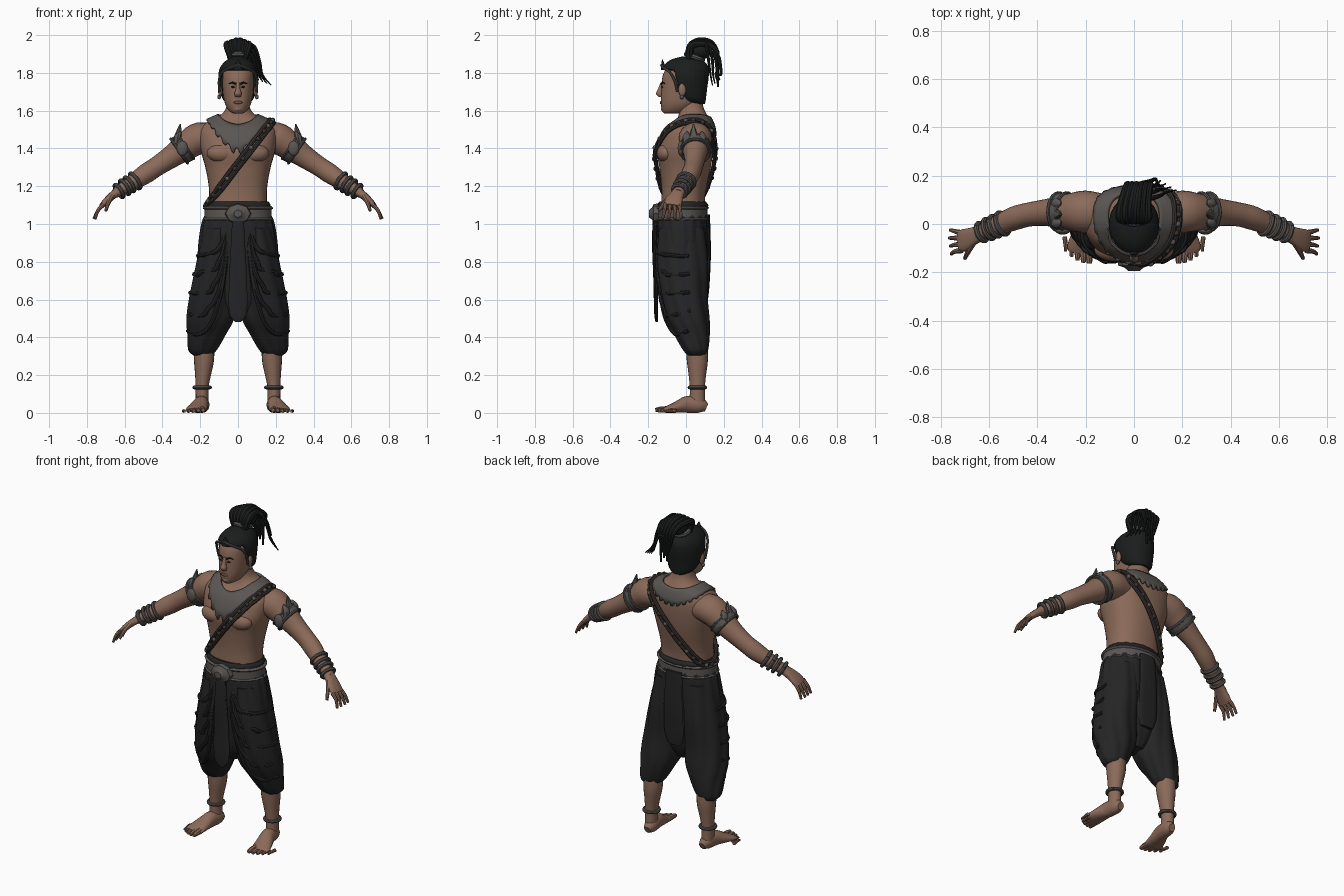
import bpy, bmesh, math
from mathutils import Vector
from mathutils.bvhtree import BVHTree

if "Cube" in bpy.data.objects:
    bpy.data.objects.remove(bpy.data.objects["Cube"], do_unlink=True)


def material(name, *rgb):
    m = bpy.data.materials.new(name)
    m.use_nodes = True
    m.diffuse_color = (*rgb, 1)
    node = next(n for n in m.node_tree.nodes if n.type == 'BSDF_PRINCIPLED')
    node.inputs["Base Color"].default_value = (*rgb, 1)
    node.inputs["Roughness"].default_value = 0.8
    return m


SKIN = material("brown skin", .26, .145, .1)
LIP = material("dark lip", .17, .08, .06)
CLOTH = material("black cloth", .018, .018, .018)
HAIR = material("black hair", .011, .012, .012)
METAL = material("aged metal", .1, .092, .085)
CORD = material("dark cord", .04, .033, .029)


def finish(name, bm, mat, pair=False, angle=40):
    """Turn a bmesh into one object, or into a mirrored left and right pair."""
    for tag in (("left_", "right_") if pair else ("",)):
        if tag == "right_":
            for v in bm.verts:
                v.co.x *= -1
        for v in bm.verts:
            v.co.z = max(v.co.z, 0)
        bmesh.ops.recalc_face_normals(bm, faces=bm.faces)
        for f in bm.faces:
            f.smooth = True
        for e in bm.edges:
            e.smooth = e.calc_face_angle(0) < math.radians(angle)
        me = bpy.data.meshes.new(tag + name)
        bm.to_mesh(me)
        me.materials.append(mat)
        ob = bpy.data.objects.new(tag + name, me)
        bpy.context.collection.objects.link(ob)
    bm.free()
    return ob


def spline(rows, steps):
    """Catmull-Rom interpolation of section rows."""
    out = []
    for i in range(len(rows) - 1):
        a, b, c, d = (rows[min(max(i + k, 0), len(rows) - 1)] for k in (-1, 0, 1, 2))
        for s in range(steps):
            t = s / steps
            out.append([q + .5 * t * (r - p + t * (2*p - 5*q + 4*r - w + t * (3*(q - r) + w - p)))
                        for p, q, r, w in zip(a, b, c, d)])
    return out + [list(rows[-1])]


def loft(name, secs, mat, n=20, side=(1, 0, 0), flat=False, power=2, steps=4,
         fold=(0, 0, 0), pair=False, cut=None):
    """Skin elliptical sections (x, y, z, rx, ry) along a smooth path."""
    rows = spline(secs, steps)
    pts = [Vector(r[:3]) for r in rows]
    bm, rings = bmesh.new(), []
    for i, r in enumerate(rows):
        t = Vector((0, 0, 1)) if flat else (pts[min(i + 1, len(pts) - 1)] - pts[max(i - 1, 0)]).normalized()
        u = Vector(side)
        u = (u - t * u.dot(t)).normalized()
        v, ring = t.cross(u), []
        for k in range(n):
            a = math.tau * k / n
            ca, sa = (math.copysign(abs(f(a)) ** (2 / power), f(a)) for f in (math.cos, math.sin))
            w = 1 + fold[0] * (2 * abs(math.sin(fold[1] * a + fold[2] * i / len(rows))) - 1)
            ring.append(bm.verts.new(pts[i] + (u * ca * r[3] + v * sa * r[4]) * w))
        rings.append(ring)
    for p, q in zip(rings, rings[1:]):
        for k in range(n):
            bm.faces.new((p[k], p[(k + 1) % n], q[(k + 1) % n], q[k]))
    bm.faces.new(rings[0])
    bm.faces.new(rings[-1])
    if cut:
        gone = [f for f in bm.faces if cut(f.calc_center_median())]
        bmesh.ops.delete(bm, geom=gone, context='FACES')
    return finish(name, bm, mat, pair)


def tube(name, pts, r, mat, end=None, n=8, **kw):
    end = r if end is None else end
    m = max(len(pts) - 1, 1)
    return loft(name, [(*p, r + (end - r) * i / m, r + (end - r) * i / m) for i, p in enumerate(pts)],
                mat, n=n, **kw)


def ball(name, c, r, mat, pair=False, seg=16):
    bm = bmesh.new()
    bmesh.ops.create_uvsphere(bm, u_segments=seg, v_segments=seg // 2, radius=1)
    for v in bm.verts:
        v.co = Vector([p + q * s for p, q, s in zip(c, v.co, r)])
    return finish(name, bm, mat, pair, 80)


def ring(name, c, axis, r, thick, mat, pair=True):
    axis = Vector(axis).normalized()
    u = axis.orthogonal().normalized()
    v = axis.cross(u)
    pts = [Vector(c) + (u * math.cos(a) + v * math.sin(a)) * r
           for a in (math.tau * k / 24 for k in range(25))]
    return tube(name, pts, thick, mat, side=axis, steps=1, pair=pair)


def tree_of(ob):
    return BVHTree.FromPolygons([v.co for v in ob.data.vertices], [p.vertices for p in ob.data.polygons])


def stick(tree, p, off):
    loc, nor, _, _ = tree.find_nearest(Vector(p))
    return loc + nor * off


# Torso and neck
torso = loft("torso", [
    (0, -.015, 1.0, .16, .12), (0, -.015, 1.12, .153, .115), (0, -.01, 1.2, .155, .12),
    (0, -.005, 1.3, .173, .136), (0, -.005, 1.38, .195, .148), (0, .008, 1.45, .205, .14),
    (0, .02, 1.5, .2, .125), (0, .037, 1.54, .165, .095), (0, .037, 1.575, .095, .076),
    (0, .027, 1.62, .062, .065), (0, .02, 1.7, .056, .06)], SKIN, n=40, flat=True, power=2.3)
body = tree_of(torso)
ball("chest_muscle", (.085, -.105, 1.375), (.08, .05, .05), SKIN, True, 20)

# Arms and hands
loft("arm", [
    (.11, .045, 1.45, .075, .065), (.2, .05, 1.455, .088, .084), (.27, .05, 1.415, .076, .075),
    (.35, .048, 1.358, .058, .06), (.43, .04, 1.305, .05, .052), (.49, .025, 1.265, .05, .052),
    (.55, 0, 1.225, .043, .043), (.6, -.02, 1.195, .036, .033), (.65, -.042, 1.162, .031, .025)],
    SKIN, side=(0, 1, 0), pair=True)
loft("palm", [(.63, -.035, 1.175, .03, .024), (.665, -.05, 1.15, .037, .021),
              (.7, -.066, 1.118, .046, .018), (.722, -.072, 1.095, .044, .013)],
     SKIN, side=(0, 1, 0), power=2.5, pair=True)
for j, word in enumerate(("little", "ring", "middle", "index")):
    y = -.037 - .024 * j
    tube(word + "_finger", [(.712, y, 1.105), (.742, y + .007 - .004 * j, 1.07),
                            (.764 - .004 * abs(j - 1), y + .012 - .009 * j, 1.027)],
         .012, SKIN, .007, side=(0, 1, 0), pair=True)
tube("thumb", [(.665, -.075, 1.15), (.685, -.112, 1.115), (.7, -.142, 1.07)], .016, SKIN, .008, pair=True)

# Shins, feet and toes
loft("shin", [(.18, .055, .38, .055, .058), (.18, .06, .28, .053, .056), (.185, .06, .2, .042, .046),
              (.19, .06, .13, .034, .04), (.19, .06, .03, .034, .042)], SKIN, flat=True, pair=True)
loft("foot", [(.185, .108, .028, .02, .022), (.187, .075, .04, .036, .04), (.195, .01, .045, .04, .045),
              (.21, -.05, .03, .05, .03), (.222, -.1, .018, .055, .018), (.226, -.12, .013, .045, .012)],
     SKIN, pair=True)
for j, word in enumerate(("big", "second", "third", "fourth", "little")):
    x, y, r = .185 + .0245 * j, -.15 + .003 * j * j, .018 - .002 * j
    tube(word + "_toe", [(x + .004, y + .05, r), (x, y + .01, r), (x, y - .012, r * .8)],
         r, SKIN, r * .6, pair=True)

# Head and face
skull = loft("head", [
    (0, -.075, 1.585, .025, .04), (0, -.055, 1.6, .048, .072), (0, -.033, 1.64, .07, .1),
    (0, -.02, 1.7, .08, .112), (0, -.014, 1.75, .083, .115), (0, -.01, 1.8, .082, .108),
    (0, -.005, 1.85, .06, .08)], SKIN, n=32, flat=True, power=2.2)
face = tree_of(skull)
loft("nose", [(0, -.122, 1.75, .01, .012), (0, -.134, 1.715, .012, .014),
              (0, -.14, 1.69, .019, .019), (0, -.133, 1.672, .014, .012)], SKIN, flat=True)
ball("mouth", stick(face, (0, -.14, 1.643), 0), (.024, .006, .008), LIP)
ball("chin", (0, -.113, 1.61), (.026, .02, .018), SKIN)
ball("eye", stick(face, (.034, -.15, 1.727), -.001), (.014, .005, .005), HAIR, True)
ball("ear", (.094, -.02, 1.71), (.012, .02, .036), SKIN, True)
ball("earring", (.1, -.022, 1.672), (.01, .01, .012), METAL, True)
tube("eyebrow", [stick(face, p, .001) for p in ((.014, -.15, 1.743), (.04, -.15, 1.752), (.068, -.13, 1.744))],
     .006, HAIR, .003, side=(0, 0, 1), pair=True)

# Hair cap with an open face, and the band along the hairline
cap = loft("hair_cap", [
    (0, .06, 1.635, .045, .04), (0, .035, 1.66, .08, .07), (0, .01, 1.72, .097, .102),
    (0, -.002, 1.78, .104, .122), (0, -.002, 1.83, .094, .121), (0, .002, 1.868, .06, .085),
    (0, .01, 1.887, .02, .03)], HAIR, n=72, flat=True, fold=(.008, 12, 0),
    cut=lambda c: c.y < -.04 - .25 * max(0, c.z - 1.72) and c.z < 1.815)
solid = cap.modifiers.new("thickness", 'SOLIDIFY')
solid.thickness = .018
tube("hairline_band", [(.097, -.045, 1.7), (.1, -.06, 1.76), (.083, -.088, 1.805),
                       (.045, -.118, 1.826), (0, -.13, 1.842)], .007, METAL, side=(0, 1, 0), pair=True)
loft("hairline_peak", [(0, -.12, 1.815, .025, .012), (0, -.122, 1.84, .018, .01),
                       (0, -.125, 1.87, .002, .002)], HAIR, flat=True)

# Topknot, its tie and the loose tail
ball("topknot", (.005, .075, 1.925), (.06, .065, .055), HAIR, False, 24)
ring("topknot_tie", (0, .045, 1.885), (0, .35, 1), .045, .014, METAL, False)
for i in range(6):
    x = (i - 2.5) * .02
    low = 1.8 - .045 * (i % 2) - .015 * (i % 3)
    tube(f"topknot_lock_{i + 1}", [
        (x * .6, .02, 1.88), (x * 1.1, .025, 1.94), (x * 1.1, .07, 1.974 - abs(x) * .4),
        (x + .01, .13, 1.965 - abs(x) * .4), (x + .02, .165, 1.91), (x * .7 + .02, .165, 1.85),
        (x * .5 + .025, .17, low)], .024, HAIR, .006)
for i in range(4):
    d = .022 * i
    tube(f"loose_wisp_{i + 1}", [(.03, .1 + d, 1.95 - d), (.085 - d * .3, .11 + d, 1.94 - d),
                                 (.115 - d * .4, .12 + d, 1.86 - d), (.13 - d * .5, .13 + d * .6, 1.79),
                                 (.175 - d, .14 + d * .6, 1.735 + d * .4)], .012, HAIR, .003, side=(0, 1, 0))

# Draped trousers
loft("trouser_hips", [
    (0, -.01, .5, .05, .06), (0, -.012, .58, .14, .1), (0, -.014, .7, .2, .122), (0, -.018, .85, .209, .136),
    (0, -.02, 1.0, .19, .134), (0, -.015, 1.06, .165, .125)], CLOTH, n=64, flat=True, fold=(.025, 8, 2))
leg = loft("trouser_leg", [
    (.19, .055, .305, .048, .045), (.187, .05, .335, .075, .066), (.165, .03, .42, .1, .093),
    (.147, .008, .5, .122, .113), (.132, -.01, .62, .122, .122), (.112, -.018, .8, .108, .135),
    (.095, -.02, .98, .085, .12)], CLOTH, n=56, flat=True, fold=(.04, 4, 4), pair=True)
cloth = tree_of(leg)
for k in range(5):
    a, b, c = Vector((.05, -.16, 1.0 - .03 * k)), Vector((.1, -.17, .78 - .11 * k)), Vector((.25, .02, .84 - .1 * k))
    path = [a * (1 - t) ** 2 + b * 2 * t * (1 - t) + c * t * t for t in (i / 8 for i in range(9))]
    path = [stick(cloth, (-p.x, p.y, p.z), 0) for p in path]
    tube(f"drape_fold_{k + 1}", path, .014, CLOTH, .01, side=(-.7, 0, .7), pair=True)

# Hanging front and back panels
loft("front_panel", [(0, -.16, 1.06, .028, .014), (0, -.166, .9, .036, .013), (0, -.16, .7, .046, .012),
                     (0, -.158, .53, .045, .01), (0, -.155, .48, .012, .006)], CLOTH, n=24, flat=True,
     power=3, fold=(.06, 5, 0))
loft("back_panel", [(0, .112, 1.05, .05, .014), (0, .117, .85, .06, .014), (0, .112, .68, .062, .012),
                    (0, .108, .6, .04, .008)], CLOTH, n=24, flat=True, power=3, fold=(.06, 5, 0))

# Belt, waist roll and buckle
loft("waist_roll", [(0, -.018, 1.08, .165, .128), (0, -.018, 1.1, .172, .134), (0, -.018, 1.118, .16, .122)],
     CLOTH, n=40, flat=True, fold=(.02, 9, 1))
for z in (1.025, 1.085):
    loft("belt_rim", [(0, -.02, z - .009, .178, .132), (0, -.02, z, .187, .141), (0, -.02, z + .009, .176, .132)],
         METAL, n=40, flat=True)
loft("belt", [(0, -.02, 1.015, .18, .135), (0, -.02, 1.095, .176, .132)], METAL, n=40, flat=True)
loft("buckle", [(0, -.145, 1.055, .07, .055), (0, -.172, 1.055, .065, .05), (0, -.18, 1.055, .04, .032),
                (0, -.195, 1.055, .022, .02)], METAL, n=8, steps=1)

# Broad collar with a toothed rim
bm, rows, N = bmesh.new(), [], 96
for r in range(6):
    t, row = r / 5, []
    for i in range(N):
        a = math.tau * i / N
        s, c = math.sin(a), math.cos(a)
        f, b = max(0, -s), max(0, s)
        tooth = .022 * (i % 4 in (1, 2)) * (r == 5) * (f + b)
        inner = Vector((.1 * c, .037 + .11 * s, 1.565 - .06 * f * f + .01 * b))
        outer = Vector((.165 * c, .037 + .17 * s, 1.55 - .115 * f * f - .04 * f ** 8 - .06 * b * b - tooth))
        row.append(bm.verts.new(stick(body, inner.lerp(outer, t), .014)))
    rows.append(row)
for p, q in zip(rows, rows[1:]):
    for i in range(N):
        bm.faces.new((p[i], p[(i + 1) % N], q[(i + 1) % N], q[i]))
collar = finish("collar", bm, METAL)
collar.modifiers.new("thickness", 'SOLIDIFY').thickness = .014

# Twin cords from left shoulder to right hip, strung with beads
normal = Vector((.8, 0, -.6))


def loop(shift, off, k, count):
    a = math.tau * k / count
    p = Vector((.005 + .175 * math.cos(a), .16 * math.sin(a), 1.32 + .225 * math.cos(a)))
    return stick(body, p + normal * shift, off)


for i, shift in enumerate((-.013, .013)):
    tube(f"shoulder_cord_{i + 1}", [loop(shift, .014, k, 40) for k in range(41)], .011, CORD,
         side=normal, steps=2)
for k in range(26):
    ball(f"cord_bead_{k + 1}", loop(0, .02, k, 26), (.013, .013, .013), METAL if k % 3 == 0 else CORD, seg=10)

# Armbands with a flame crest, bracelets and anklets
along = Vector((.08, 0, -.055)).normalized()
mid = Vector((.295, .05, 1.398))
loft("armband", [(*(mid + along * d), r, r) for d, r in ((-.022, .073), (-.018, .082), (.018, .078), (.022, .068))],
     METAL, n=28, side=(0, 1, 0), steps=1, pair=True)
for d in (-.02, .02):
    ring("armband_rim", mid + along * d, along, .078, .008, METAL)
for j, (y, h) in enumerate(((.005, 1.49), (.04, 1.53), (.085, 1.49))):
    loft(f"armband_crest_{j + 1}", [(.325, y, 1.425, .02, .024), (.318, y, 1.465, .02, .022),
                                    (.305, y, h, .003, .003)], METAL, n=8, flat=True, pair=True)
ball("armband_boss", (.295, -.028, 1.4), (.03, .016, .04), METAL, True)
for j, (x, y, z, r) in enumerate(((.545, .002, 1.228, .046), (.575, -.01, 1.21, .043), (.6, -.02, 1.195, .042),
                                  (.63, -.033, 1.175, .038))):
    ring(f"bracelet_{j + 1}", (x, y, z), (.1, -.04, -.065), r, .011, METAL)
ring("anklet", (.19, .06, .135), (0, 0, 1), .042, .01, METAL)
